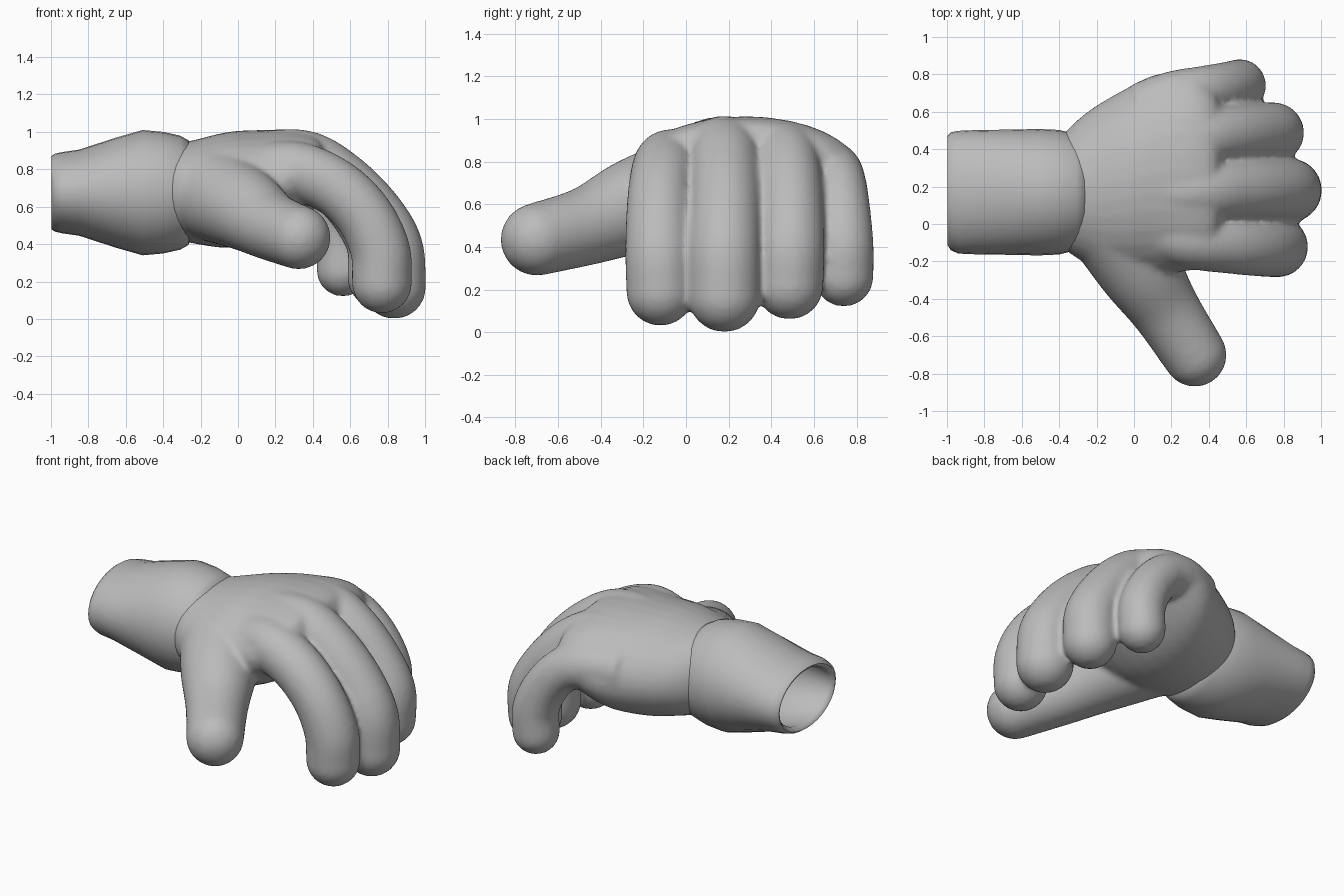
import bpy, bmesh
from math import sin, cos, pi
from mathutils import Vector

cube = bpy.data.objects.get("Cube")
if cube:
    bpy.data.objects.remove(cube, do_unlink=True)

grey = bpy.data.materials.new("glove grey")
grey.use_nodes = True
COLOUR = (0.5, 0.5, 0.5, 1)
grey.diffuse_color = COLOUR
grey.node_tree.nodes["Principled BSDF"].inputs["Base Color"].default_value = COLOUR

SIDES = 32


def catmull(points, steps=6):
    """Smooth a list of vectors of any length."""
    pts = [Vector(p) for p in points]
    pts = [2 * pts[0] - pts[1]] + pts + [2 * pts[-1] - pts[-2]]
    out = []
    for a, b, c, d in zip(pts, pts[1:], pts[2:], pts[3:]):
        for i in range(steps):
            t = i / steps
            out.append(0.5 * (2 * b + (c - a) * t + (2 * a - 5 * b + 4 * c - d) * t * t
                              + (3 * b - a - 3 * c + d) * t ** 3))
    return out + [pts[-2]]


def skin_rings(bm, rings):
    """Bridge closed rings of points and cap both ends."""
    loops = [[bm.verts.new(p) for p in ring] for ring in rings]
    for a, b in zip(loops, loops[1:]):
        for i in range(SIDES):
            j = (i + 1) % SIDES
            bm.faces.new((a[i], a[j], b[j], b[i]))
    bm.faces.new(loops[0][::-1])
    bm.faces.new(loops[-1])


def oval(x, yc, ry, zc, rz):
    angles = [2 * pi * i / SIDES for i in range(SIDES)]
    return [(x, yc + ry * cos(a), zc + rz * sin(a)) for a in angles]


def finger(bm, path):
    """Tapered tube with a rounded tip; path holds x, y, z, radius."""
    pts = catmull(path)
    centres = [p.xyz for p in pts]
    radii = [p[3] for p in pts]
    end = (centres[-1] - centres[-2]).normalized()
    tip, r = centres[-1].copy(), radii[-1]
    tangents = [(b - a).normalized() for a, b in zip(centres, centres[1:])] + [end]
    for i in range(1, 8):
        t = i / 8 * pi / 2
        centres.append(tip + end * r * sin(t))
        radii.append(r * cos(t))
        tangents.append(end)
    rings = []
    for c, r, t in zip(centres, radii, tangents):
        u = t.cross(Vector((0.5, 0.85, 0.1))).normalized()
        if abs(t.y) > 0.5:
            u = t.cross(Vector((0, 0, 1))).normalized()
        v = t.cross(u)
        rings.append([c + r * (u * cos(2 * pi * i / SIDES) + v * sin(2 * pi * i / SIDES))
                      for i in range(SIDES)])
    skin_rings(bm, rings)


def make_object(name, bm):
    bmesh.ops.recalc_face_normals(bm, faces=bm.faces)
    mesh = bpy.data.meshes.new(name)
    bm.to_mesh(mesh)
    bm.free()
    mesh.materials.append(grey)
    obj = bpy.data.objects.new(name, mesh)
    bpy.context.collection.objects.link(obj)
    for other in bpy.context.selected_objects:
        other.select_set(False)
    obj.select_set(True)
    bpy.context.view_layer.objects.active = obj
    return obj


# Gloved hand: palm, four curled fingers and thumb fused together
bm = bmesh.new()
palm = [(-0.43, 0.17, 0.24, 0.68, 0.2), (-0.34, 0.18, 0.34, 0.68, 0.25),
        (-0.22, 0.20, 0.42, 0.68, 0.28), (-0.05, 0.23, 0.49, 0.69, 0.31),
        (0.12, 0.27, 0.53, 0.71, 0.3), (0.3, 0.28, 0.53, 0.76, 0.25),
        (0.42, 0.26, 0.46, 0.79, 0.19), (0.47, 0.26, 0.36, 0.79, 0.12)]
skin_rings(bm, [oval(*s) for s in catmull(palm)])

# index, middle, ring, little
finger(bm, [(0.1, -0.02, 0.76, 0.17), (0.3, -0.08, 0.79, 0.16), (0.51, -0.11, 0.71, 0.155),
            (0.67, -0.125, 0.56, 0.155), (0.76, -0.125, 0.37, 0.16), (0.77, -0.12, 0.19, 0.16)])
finger(bm, [(0.1, 0.17, 0.83, 0.17), (0.35, 0.18, 0.84, 0.17), (0.55, 0.185, 0.73, 0.165),
            (0.72, 0.185, 0.56, 0.165), (0.82, 0.18, 0.38, 0.17), (0.835, 0.18, 0.17, 0.17)])
finger(bm, [(0.1, 0.42, 0.8, 0.17), (0.32, 0.46, 0.83, 0.16), (0.49, 0.48, 0.74, 0.155),
            (0.64, 0.49, 0.58, 0.155), (0.74, 0.49, 0.4, 0.16), (0.745, 0.485, 0.22, 0.16)])
finger(bm, [(0.05, 0.6, 0.74, 0.16), (0.22, 0.67, 0.75, 0.15), (0.37, 0.71, 0.7, 0.135),
            (0.49, 0.73, 0.57, 0.135), (0.56, 0.74, 0.41, 0.14), (0.56, 0.74, 0.26, 0.14)])
# thumb
finger(bm, [(-0.12, 0.02, 0.67, 0.26), (0.03, -0.24, 0.59, 0.225),
            (0.17, -0.46, 0.5, 0.185), (0.325, -0.7, 0.435, 0.17)])
hand = make_object("gloved_hand", bm)
remesh = hand.modifiers.new("fuse", 'REMESH')
remesh.mode = 'VOXEL'
remesh.voxel_size = 0.018
remesh.use_smooth_shade = True
smooth = hand.modifiers.new("soften", 'SMOOTH')
smooth.factor = 0.5
smooth.iterations = 6

# Cuff: oval sleeve, hollow at the wrist opening
cuff = [(-0.97, 0.18, 0.26, 0.675, 0.17), (-0.995, 0.18, 0.28, 0.675, 0.185),
        (-0.998, 0.18, 0.29, 0.675, 0.195), (-0.98, 0.175, 0.315, 0.675, 0.208),
        (-0.94, 0.17, 0.328, 0.675, 0.217), (-0.85, 0.17, 0.332, 0.675, 0.23),
        (-0.65, 0.17, 0.335, 0.675, 0.295), (-0.51, 0.17, 0.338, 0.675, 0.335),
        (-0.4, 0.17, 0.333, 0.675, 0.325), (-0.31, 0.17, 0.31, 0.675, 0.305),
        (-0.265, 0.17, 0.285, 0.675, 0.28), (-0.25, 0.17, 0.25, 0.675, 0.24)]
bm = bmesh.new()
cavity = [(-0.45, 0.17, 0.27, 0.675, 0.27), (-0.65, 0.17, 0.27, 0.675, 0.24)]
skin_rings(bm, [oval(*s) for s in cavity + cuff])
make_object("cuff", bm)
bpy.ops.object.shade_smooth_by_angle(angle=0.9)
